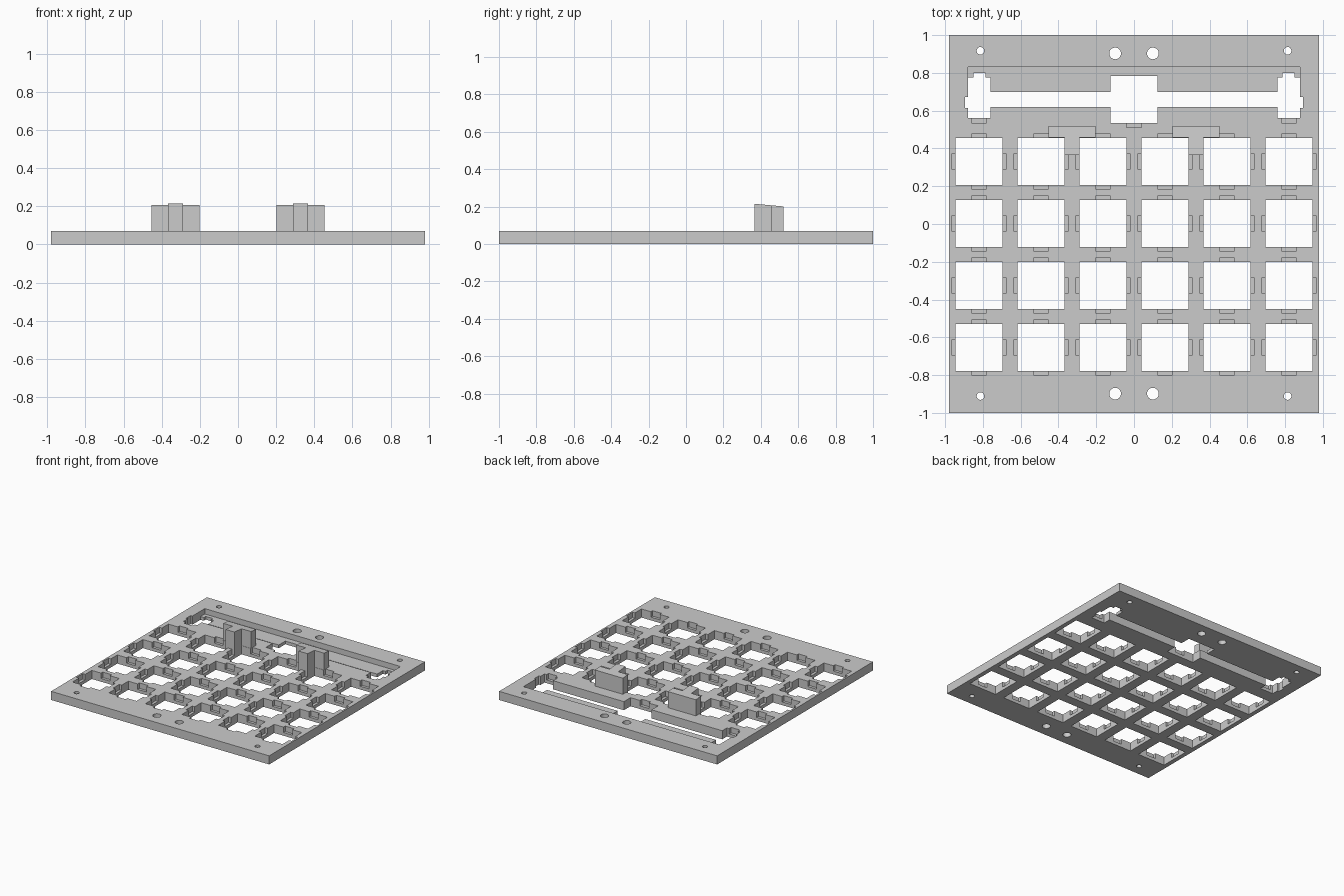
import bpy
import bmesh
from mathutils import Matrix, Vector

if "Cube" in bpy.data.objects:
    bpy.data.objects.remove(bpy.data.objects["Cube"])

THICK, LIP = 0.07, 0.026       # plate thickness, height of pocket floors
HOLE, PITCH, NOTCH = 0.248, 0.328, 0.04
COLUMNS = [(i - 2.5) * PITCH for i in range(6)]
ROWS = [0.331 - j * PITCH for j in range(4)]

grey = bpy.data.materials.new("plate grey")
grey.use_nodes = True
colour = (0.6, 0.6, 0.6, 1)
grey.diffuse_color = colour
grey.node_tree.nodes["Principled BSDF"].inputs["Base Color"].default_value = colour


def add_box(bm, x0, x1, y0, y1, z0, z1):
    centre = Vector((x0 + x1, y0 + y1, z0 + z1)) / 2
    size = Matrix.Diagonal((x1 - x0, y1 - y0, z1 - z0, 1))
    bmesh.ops.create_cube(bm, size=1, matrix=Matrix.Translation(centre) @ size)


def make_object(name, bm):
    mesh = bpy.data.meshes.new(name)
    bm.to_mesh(mesh)
    bm.free()
    mesh.materials.append(grey)
    obj = bpy.data.objects.new(name, mesh)
    bpy.context.collection.objects.link(obj)
    return obj


def cut(target, bm):
    cutter = make_object("cutter", bm)
    cutter.hide_render = True
    mod = target.modifiers.new("cut", "BOOLEAN")
    mod.object, mod.operation = cutter, "DIFFERENCE"
    mod.solver, mod.use_self = "EXACT", True
    bpy.context.view_layer.objects.active = target
    bpy.ops.object.modifier_apply(modifier=mod.name)
    bpy.data.objects.remove(cutter)


# Plate
bm = bmesh.new()
add_box(bm, -0.98, 0.98, -1, 1, 0, THICK)
plate = make_object("switch_plate", bm)

through, pocket = bmesh.new(), bmesh.new()


def open_box(x0, x1, y0, y1):
    add_box(through, x0, x1, y0, y1, -0.1, 0.2)


def pocket_box(x0, x1, y0, y1):
    add_box(pocket, x0, x1, y0, y1, LIP, 0.2)


# Key openings with clip pockets on all four sides
h, reach = HOLE / 2, HOLE / 2 + 0.022
for x in COLUMNS:
    for y in ROWS:
        open_box(x - h, x + h, y - h, y + h)
        pocket_box(x - reach, x + reach, y - NOTCH, y + NOTCH)
        pocket_box(x - NOTCH, x + NOTCH, y - reach, y + reach)

# Wide key opening, wire slot and stabiliser openings
open_box(-h, h, 0.535, 0.784)
open_box(-0.8, 0.8, 0.62, 0.70)
pocket_box(-NOTCH, NOTCH, 0.51, 0.6)
pocket_box(-0.88, 0.88, 0.62, 0.83)
for s in (-1, 1):
    def side(fn, a, b, y0, y1):
        fn(*sorted((s * a, s * b)), y0, y1)
    side(open_box, 0.76, 0.88, 0.56, 0.775)
    side(open_box, 0.785, 0.85, 0.7, 0.80)
    side(open_box, 0.85, 0.895, 0.613, 0.672)
    side(pocket_box, 0.78, 0.86, 0.535, 0.6)

# Screw holes
for sx in (-1, 1):
    for x, r, ys in ((0.813, 0.02, (0.917, -0.911)), (0.1, 0.031, (0.903, -0.898))):
        for y in ys:
            bmesh.ops.create_cone(through, cap_ends=True, segments=24, radius1=r,
                                  radius2=r, depth=0.4,
                                  matrix=Matrix.Translation((sx * x, y, 0)))
cut(plate, pocket)
cut(plate, through)

# T-shaped posts with a top that slopes down to the back
for name, s in (("left_post", 1), ("right_post", -1)):
    x = s * PITCH
    bm = bmesh.new()
    outline = [(-0.125, 0.52), (-0.125, 0.457), (-0.04, 0.457), (-0.04, 0.365),
               (0.04, 0.365), (0.04, 0.457), (0.125, 0.457), (0.125, 0.52)]
    face = bm.faces.new([bm.verts.new((x + px, py, LIP)) for px, py in outline])
    top = bmesh.ops.extrude_face_region(bm, geom=[face])["geom"]
    for v in top:
        if isinstance(v, bmesh.types.BMVert):
            v.co.z = 0.215 - 0.09 * (v.co.y - 0.365)
    bmesh.ops.recalc_face_normals(bm, faces=bm.faces)
    make_object(name, bm)
